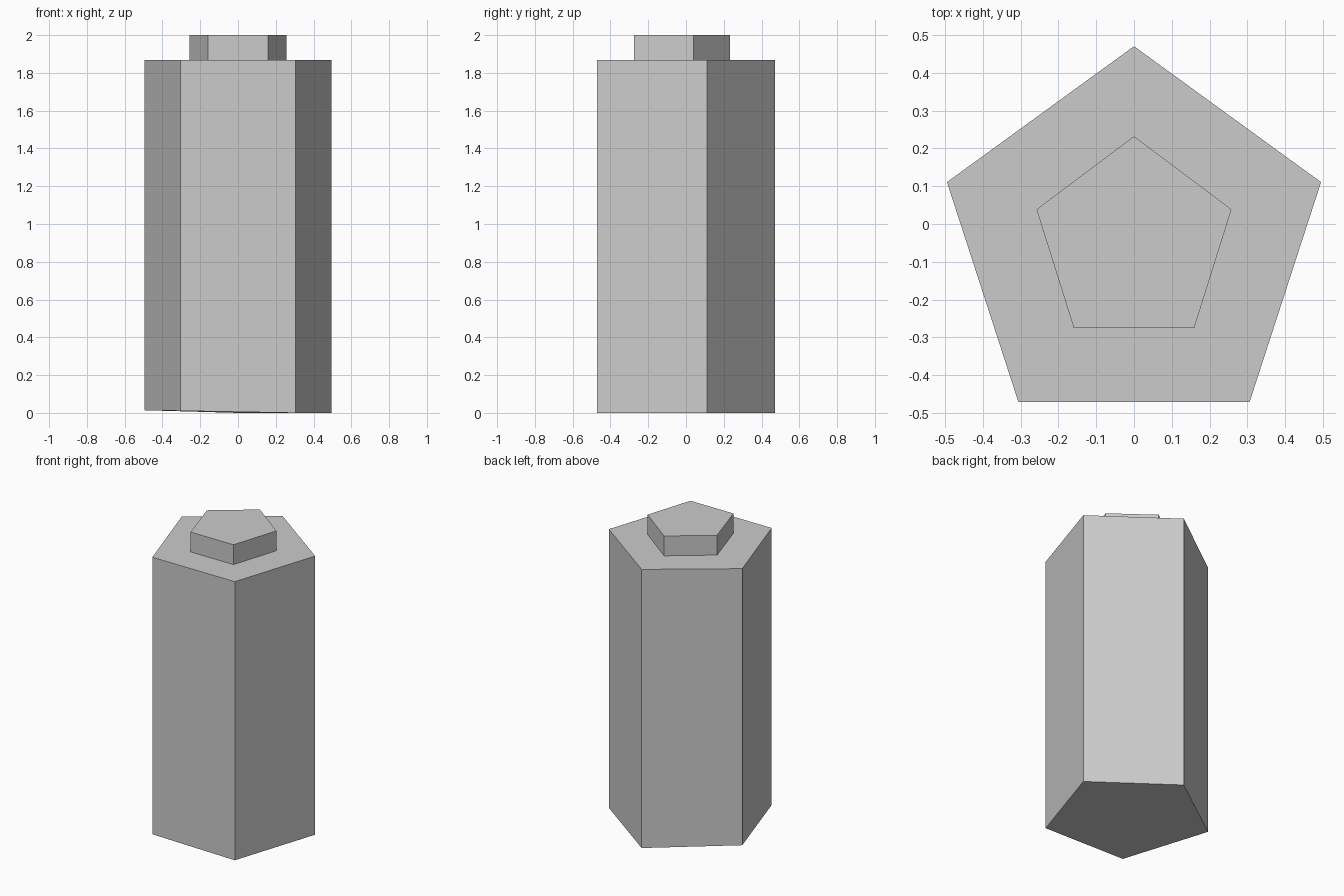
import bpy, bmesh
from math import sin, cos, pi

if "Cube" in bpy.data.objects:
    bpy.data.objects.remove(bpy.data.objects["Cube"])

SIDES = 5


def ring(bm, rx, ry, cy, z):
    """Five-sided ring of vertices with one point facing the back (+y)."""
    angles = [2 * pi * i / SIDES for i in range(SIDES)]
    return [bm.verts.new((-rx * sin(a), cy + ry * cos(a), z)) for a in angles]


# Column profile: base, shoulder, inset ledge, top of the stub
profile = [
    (0.52, 0.52, -0.05, 0.0),
    (0.52, 0.52, -0.05, 1.867),
    (0.271, 0.28, -0.048, 1.867),
    (0.271, 0.28, -0.048, 2.0),
]

bm = bmesh.new()
rings = [ring(bm, *level) for level in profile]

# Slightly uneven foot: the two left corners sit a touch higher
for v, z in zip(rings[0][1:3], (0.014, 0.011)):
    v.co.z = z

# Walls, ledge and end caps
for lower, upper in zip(rings, rings[1:]):
    for i in range(SIDES):
        j = (i + 1) % SIDES
        bm.faces.new((lower[i], lower[j], upper[j], upper[i]))
bm.faces.new(rings[-1])
bm.faces.new(rings[0][::-1])
bmesh.ops.recalc_face_normals(bm, faces=bm.faces)

mesh = bpy.data.meshes.new("pentagonal_column")
bm.to_mesh(mesh)
bm.free()
column = bpy.data.objects.new("pentagonal_column", mesh)
bpy.context.collection.objects.link(column)
